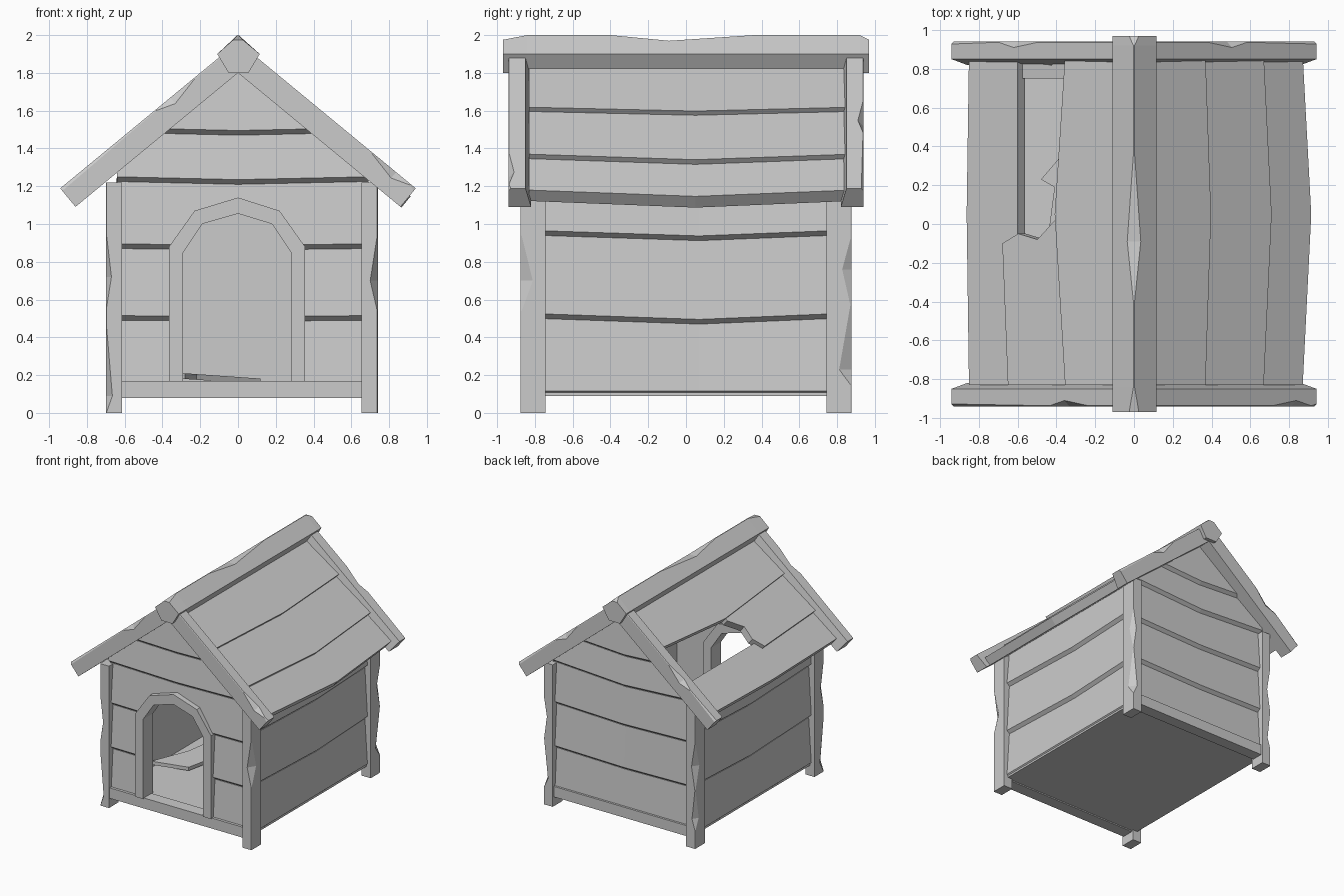
import bpy, bmesh
from math import radians, sin, cos
from mathutils import Vector

if "Cube" in bpy.data.objects:
    bpy.data.objects.remove(bpy.data.objects["Cube"])

A = radians(39.5)      # roof pitch
APEX = 1.80            # underside of the roof at the ridge


def loft(name, sections, clip=()):
    """Skin closed sections in order, cap the ends, optionally cut by planes."""
    bm = bmesh.new()
    rings = [[bm.verts.new(p) for p in s] for s in sections]
    n = len(rings[0])
    for a, b in zip(rings, rings[1:]):
        for i in range(n):
            bm.faces.new((a[i], a[(i + 1) % n], b[(i + 1) % n], b[i]))
    bm.faces.new(rings[0])
    bm.faces.new(rings[-1])
    for co, no in clip:
        bmesh.ops.bisect_plane(bm, geom=bm.verts[:] + bm.edges[:] + bm.faces[:],
                               plane_co=co, plane_no=no, clear_outer=True)
        bmesh.ops.holes_fill(bm, edges=bm.edges[:], sides=0)
    bmesh.ops.recalc_face_normals(bm, faces=bm.faces[:])
    me = bpy.data.meshes.new(name)
    bm.to_mesh(me)
    bm.free()
    ob = bpy.data.objects.new(name, me)
    bpy.context.collection.objects.link(ob)
    return ob


def box(name, x0, x1, y0, y1, z0, z1):
    return loft(name, [[(x0, y0, z), (x1, y0, z), (x1, y1, z), (x0, y1, z)] for z in (z0, z1)])


def slope(side, s, y, n):
    """Point on a roof slope: s down the slope, n out from its underside."""
    return (side * (s * cos(A) + n * sin(A)), y, APEX - s * sin(A) + n * cos(A))


# Floor and sills
box("floor", -0.66, 0.70, -0.83, 0.83, 0.09, 0.165)
box("front_sill", -0.62, 0.67, -0.865, -0.76, 0.08, 0.17)
box("back_sill", -0.62, 0.67, 0.76, 0.86, 0.08, 0.17)

# Lap boards: profile of (outward, z) with a bevelled lower lip
def lap(inner, outer, z0, z1):
    return [(inner, z0), (outer - 0.03, z0), (outer, z0 + 0.025), (outer - 0.025, z1), (inner, z1)]


# Gable walls, cut along the roof slopes
GABLE = [(Vector(slope(s, 0, 0, 0.02)), Vector((s * sin(A), 0, cos(A)))) for s in (-1, 1)]
levels = [0.10, 0.49, 0.87, 1.225, 1.485, 1.86]
sags = [0, 0.005, 0.008, 0.015, 0.015, 0]
front_boards = []
for label, sy in (("front", -1), ("back", 1)):
    for i in range(5):
        secs = []
        for x, k in ((-0.64, 0), (0.0, 1), (0.69, 0)):
            m = k if sy < 0 else 2.5 * k
            prof = lap(0.75, 0.845, levels[i] - m * sags[i], levels[i + 1] - m * sags[i + 1])
            secs.append([(x, sy * y, z) for y, z in prof])
        ob = loft(f"{label}_wall_board_{i + 1}", secs, GABLE)
        if sy < 0 and i < 3:
            front_boards.append(ob)

# Side walls
levels = [0.09, 0.50, 0.94, 1.24]
sags = [0, 0.03, 0.028, 0]
for label, sx in (("left", -1), ("right", 1)):
    for i in range(3):
        secs = []
        for y, k in ((-0.78, 0), (0.07, 1), (0.78, 0)):
            prof = lap(0.59, 0.69, levels[i] - k * sags[i], levels[i + 1] - k * sags[i + 1])
            secs.append([(0.02 + sx * x, y, z) for x, z in prof])
        loft(f"{label}_wall_board_{i + 1}", secs)

# Door arch and the opening behind it
outer = [(-0.365, 0.165), (-0.365, 0.88), (-0.23, 1.07), (0, 1.14), (0.22, 1.07), (0.355, 0.88), (0.355, 0.165)]
inner = [(-0.29, 0.165), (-0.29, 0.85), (-0.19, 1.0), (0, 1.055), (0.18, 1.0), (0.28, 0.85), (0.28, 0.165)]
loft("door_arch", [[(a, -0.875, b), (c, -0.875, d), (c, -0.74, d), (a, -0.74, b)]
                   for (a, b), (c, d) in zip(outer, inner)])
hole = [((a + c) / 2, (b + d) / 2) for (a, b), (c, d) in zip(outer, inner)]
cutter = loft("door_cutter", [[(x, y, z) for x, z in hole] for y in (-1.0, -0.6)])
cutter.hide_render = True
for ob in front_boards:
    mod = ob.modifiers.new("door", "BOOLEAN")
    mod.operation, mod.solver, mod.object = "DIFFERENCE", "EXACT", cutter
    bpy.context.view_layer.objects.active = ob
    bpy.ops.object.modifier_apply(modifier=mod.name)
bpy.data.objects.remove(cutter)

# Corner posts: outer corner is chipped by (height, depth)
def post(name, sx, sy, chips):
    secs = []
    for z, c in chips:
        pts = [(0.635, 0.745), (0.72, 0.745), (0.72, 0.875 - 1.6 * c), (0.72 - c, 0.875), (0.635, 0.875)]
        secs.append([(0.02 + sx * x, sy * y, z) for x, y in pts])
    loft(name, secs)


E = 0.003
post("front_left_post", -1, -1, [(0, E), (0.09, 0.035), (0.47, E), (0.55, E), (0.72, 0.03), (0.95, E), (1.22, E)])
post("front_right_post", 1, -1, [(0, E), (0.54, E), (0.70, 0.04), (0.94, E), (1.22, E)])
post("back_right_post", 1, 1, [(0, E), (0.15, E), (0.23, 0.04), (0.57, E), (0.76, 0.03), (0.92, E), (1.22, E)])
post("back_left_post", -1, 1, [(0, E), (0.16, E), (0.25, 0.03), (0.5, E), (0.7, 0.035), (0.9, E), (1.22, E)])

# Roof boards: outline in (s, y), tapering thicker toward the lower edge
def roof_board(name, side, outline, low, high):
    s0, s1 = min(p[0] for p in outline), max(p[0] for p in outline)
    secs = []
    for a, b in (low, high):
        secs.append([slope(side, s, y, a + (b - a) * (s - s0) / (s1 - s0)) for s, y in outline])
    loft(name, secs)


def bowed(s0, s1, bow):
    return [(s0, -0.83), (s1, -0.83), (s1 + bow, 0.05), (s1, 0.87), (s0, 0.87)]


LOW, HIGH = (0.0, 0.035), (0.06, 0.097)
roof_board("right_roof_board_1", 1, bowed(0.0, 0.40, 0.035), LOW, HIGH)
roof_board("right_roof_board_2", 1, bowed(0.33, 0.79, 0.05), LOW, HIGH)
roof_board("right_roof_board_3", 1, bowed(0.73, 1.066, 0.055), (0, 0), (0.06, 0.077))
roof_board("left_roof_board_1", -1, bowed(0.0, 0.385, 0.065), LOW, HIGH)
roof_board("left_roof_board_2_broken", -1, [(0.33, -0.83), (0.765, -0.83), (0.80, -0.10), (0.70, -0.05),
                                            (0.58, -0.08), (0.47, 0.02), (0.33, 0.0)], LOW, HIGH)
roof_board("left_roof_board_3", -1, bowed(0.73, 1.04, 0.015), (0, 0), (0.06, 0.077))

# Broken piece lying on the floor
piece = [(-0.56, -0.38), (-0.28, -0.27), (-0.22, 0.04), (0.12, 0.34), (-0.05, 0.62),
         (-0.36, 0.37), (-0.48, 0.23), (-0.41, 0.19), (-0.44, -0.04)]
loft("fallen_board", [[(x, y, t - 0.07 * x) for x, y in piece] for t in (0.16, 0.19)])

# Barge boards, with a chipped outer edge near the lower end
def barge(name, side, sy, chip_s):
    secs = []
    for s, c in ((0.0, E), (chip_s - 0.16, E), (chip_s, 0.03), (chip_s + 0.1, E), (1.115, 0.012)):
        prof = [(0.94, 0), (0.94, 0.125 - 1.3 * c), (0.94 - c, 0.127), (0.85, 0.127), (0.82, 0)]
        secs.append([slope(side, s, sy * y, n) for y, n in prof])
    loft(name, secs)


barge("front_left_barge_board", -1, -1, 0.36)
barge("front_right_barge_board", 1, -1, 0.98)
barge("back_left_barge_board", -1, 1, 0.7)
barge("back_right_barge_board", 1, 1, 0.55)

# Ridge beam: (y, top z, half width of the worn top)
ridge = []
for y, top, w in ((-0.97, 1.975, 0.025), (-0.84, 2.0, E), (-0.40, 2.0, E), (-0.09, 1.97, 0.035),
                  (0.36, 2.0, E), (0.92, 2.0, E), (0.97, 1.975, 0.025)):
    ridge.append([(-0.05, y, 1.8), (0.055, y, 1.8), (0.115, y, 1.9), (w, y, top), (-w, y, top), (-0.11, y, 1.9)])
loft("ridge_beam", ridge)
